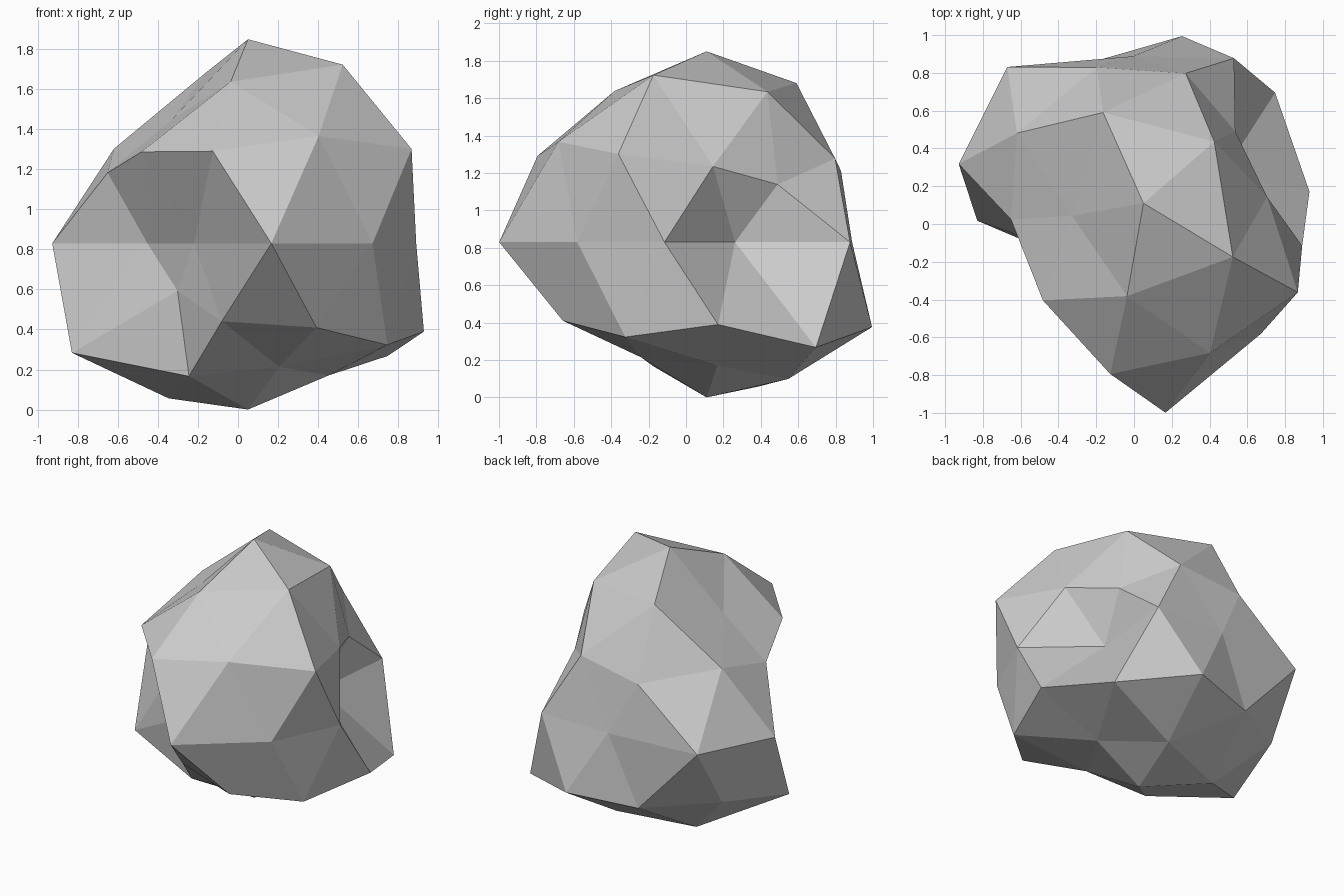
import bpy
import bmesh
from math import atan2, cos, sin, hypot, radians, degrees
from mathutils import Vector

default_cube = bpy.data.objects.get("Cube")
if default_cube:
    bpy.data.objects.remove(default_cube, do_unlink=True)

# Shape of the boulder, ring by ring from the top down:
# distance of each corner from the core, and its sideways twist in degrees
CORE = Vector((0.05, 0.11, 0.84))
TURN = -30
RINGS = [
    ("crown", [1.02], [0]),
    ("shoulder", [1.05, 0.945, 1.0, 0.73, 0.95], [-1, -1, 0, 4, 2]),
    ("upper ridge", [0.77, 0.85, 0.9, 0.87, 1.02], [-3, -6, 1, 2, 0]),
    ("upper corners", [1.055, 0.69, 0.85, 0.79, 1.03], [0, -4, -5, 1, 1]),
    ("waist",
     [0.87, 0.445, 0.905, 0.78, 1.02, 1.0, 0.55, 0.54, 1.115, 0.93],
     [-3, -4, -2, -2, 3, 0, 0, 0, 0, 0]),
    ("lower corners", [0.985, 1.015, 0.97, 0.53, 0.94], [-2, -1, -2, 0, 0]),
    ("lower ridge", [0.965, 1.07, 0.935, 1.04, 0.74], [-2, -2, -4, 0, 0]),
    ("underside", [0.775, 0.86, 0.91, 0.78, 0.725], [2, -3, -4, 2, 0]),
    ("foot", [0.83], [0]),
]


def flat_colour(name, rgb):
    """Plain material with the same viewport and render colour."""
    mat = bpy.data.materials.new(name)
    mat.use_nodes = True
    mat.diffuse_color = (*rgb, 1)
    shader = next(n for n in mat.node_tree.nodes if n.type == "BSDF_PRINCIPLED")
    shader.inputs["Base Color"].default_value = (*rgb, 1)
    shader.inputs["Roughness"].default_value = 0.9
    return mat


def ring_order(vert):
    """Sort key: highest ring first, then counter-clockwise round the ring."""
    angle = degrees(atan2(vert.co.y, vert.co.x))
    return -round(vert.co.z, 2), (angle + 5) % 360


def push(vert, reach, twist):
    """Move a corner of the unit ball out to its place on the boulder."""
    x, y, z = vert.co
    angle = atan2(y, x) + radians(TURN + twist)
    spread = hypot(x, y)
    vert.co = CORE + reach * Vector((spread * cos(angle), spread * sin(angle), z))


# Boulder: a low-poly ball with its corners pushed in and out
bm = bmesh.new()
bmesh.ops.create_icosphere(bm, subdivisions=2, radius=1)
corners = iter(sorted(bm.verts, key=ring_order))
for _, reaches, twists in RINGS:
    for reach, twist in zip(reaches, twists):
        push(next(corners), reach, twist)

# Rest the boulder on the floor
lowest = min(v.co.z for v in bm.verts)
bmesh.ops.translate(bm, verts=bm.verts[:], vec=(0, 0, -lowest))
bmesh.ops.recalc_face_normals(bm, faces=bm.faces[:])
for face in bm.faces:
    face.smooth = False

mesh = bpy.data.meshes.new("boulder")
bm.to_mesh(mesh)
bm.free()
mesh.materials.append(flat_colour("stone grey", (0.6, 0.6, 0.6)))
boulder = bpy.data.objects.new("boulder", mesh)
bpy.context.collection.objects.link(boulder)
